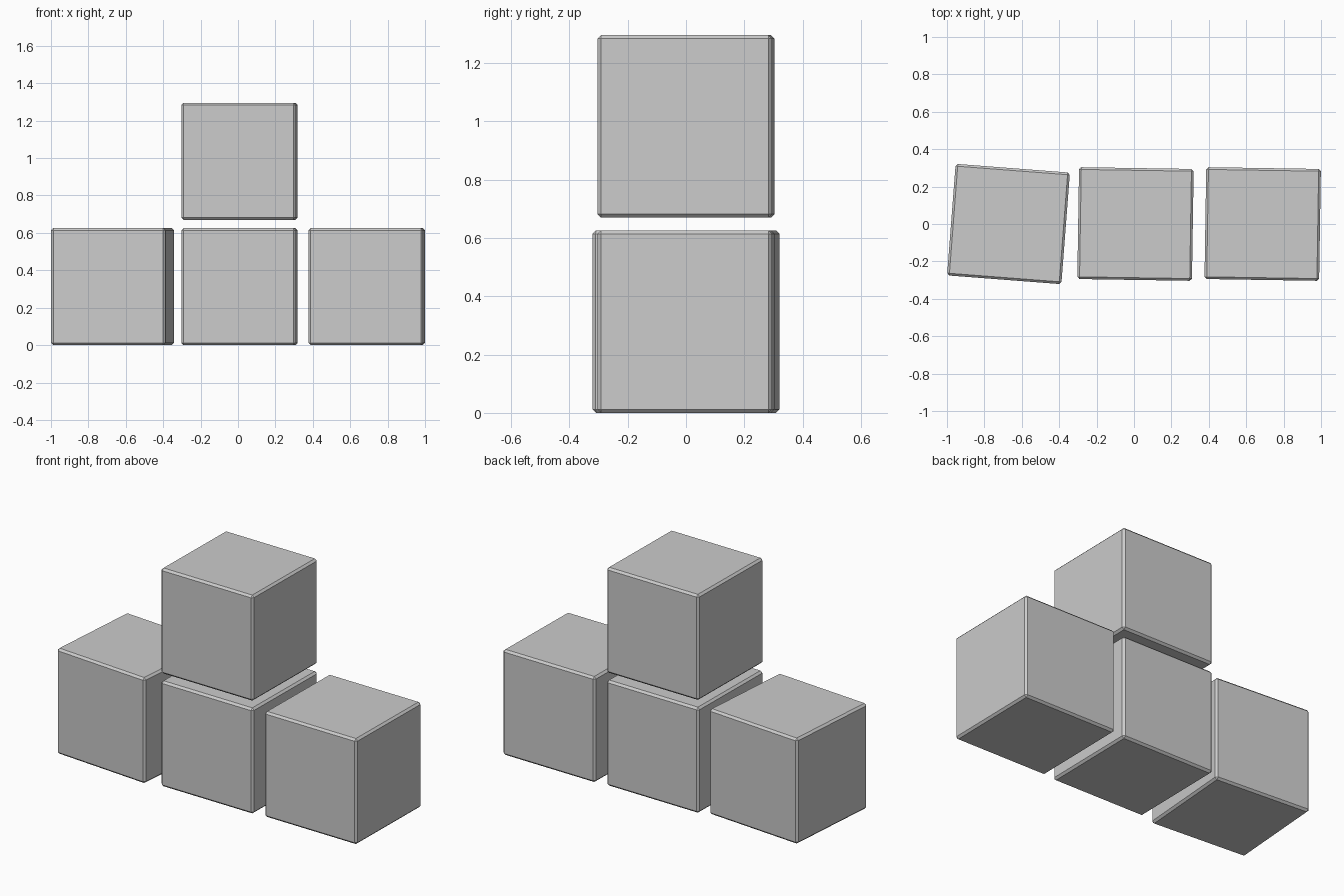
import bpy, bmesh
from math import radians
from mathutils import Matrix

if "Cube" in bpy.data.objects:
    bpy.data.objects.remove(bpy.data.objects["Cube"])

SIZE = (0.613, 0.598, 0.626)
CHAMFER = 0.012


def block(name, x, z, angle):
    # Box with a single flat chamfer on every edge
    bm = bmesh.new()
    bmesh.ops.create_cube(bm, size=1.0, matrix=Matrix.Diagonal((*SIZE, 1.0)))
    bmesh.ops.bevel(bm, geom=bm.edges[:], offset=CHAMFER, segments=1,
                    affect='EDGES', profile=0.5)
    mesh = bpy.data.meshes.new(name)
    bm.to_mesh(mesh)
    bm.free()
    ob = bpy.data.objects.new(name, mesh)
    ob.location = (x, 0, z + SIZE[2] / 2)
    ob.rotation_euler.z = radians(angle)
    bpy.context.collection.objects.link(ob)
    return ob


# Bottom row: the left block is turned a little more than the others
block("left_block", -0.671, 0.0, -4.4)
block("middle_block", 0.008, 0.0, -0.9)
block("right_block", 0.688, 0.0, -0.9)

# Block floating just above the middle one
block("top_block", 0.008, 0.669, -0.9)
